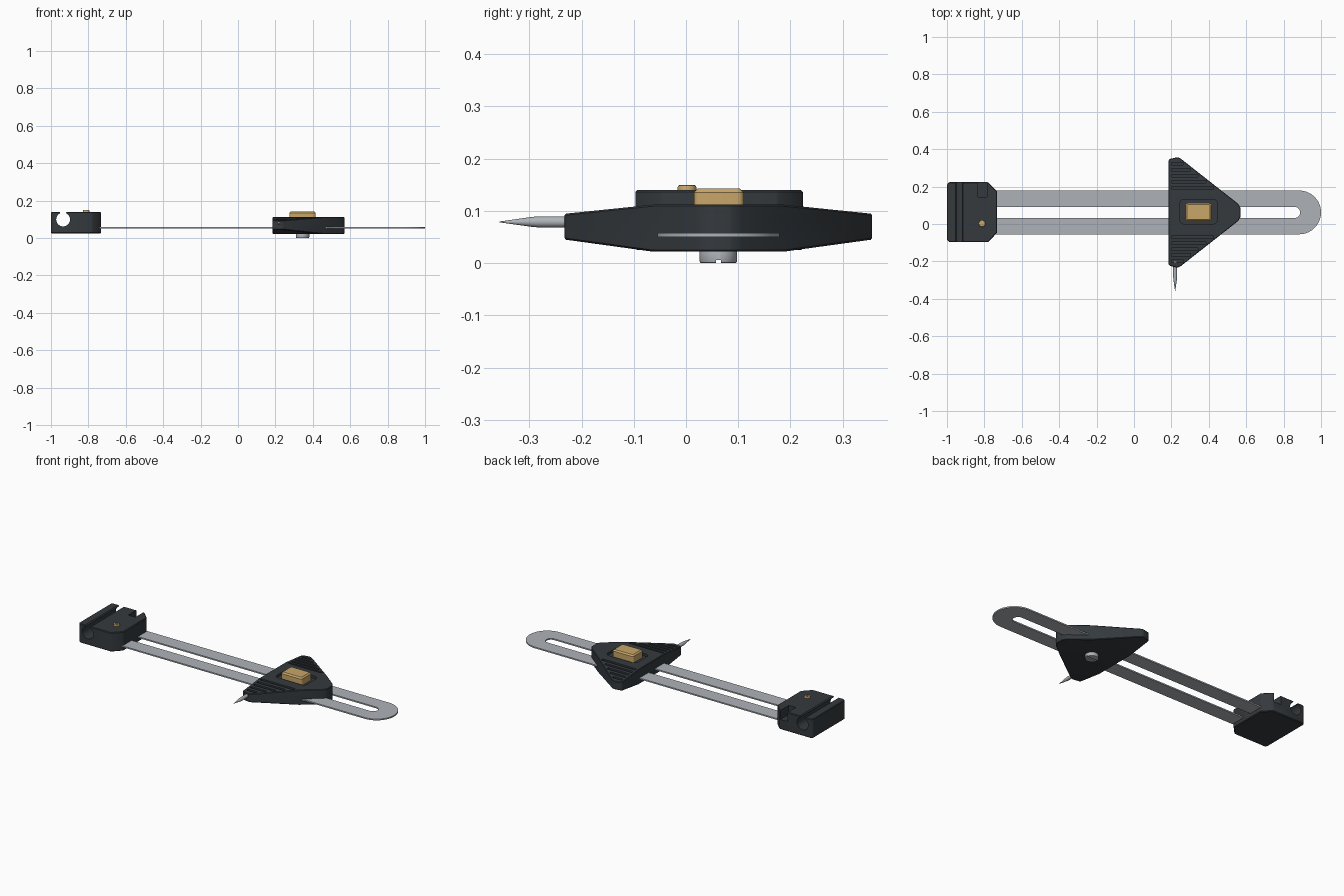
import bpy, bmesh, math
from mathutils import Vector

if "Cube" in bpy.data.objects:
    bpy.data.objects.remove(bpy.data.objects["Cube"])

CY = 0.062  # centre line of the bar


def material(name, rgb):
    m = bpy.data.materials.new(name)
    m.diffuse_color = (*rgb, 1)
    m.use_nodes = True
    m.node_tree.nodes["Principled BSDF"].inputs["Base Color"].default_value = m.diffuse_color
    return m


DARK = material("dark_plastic", (0.035, 0.042, 0.048))
BRASS = material("brass", (0.58, 0.38, 0.14))
STEEL = material("steel", (0.42, 0.45, 0.48))


def activate(ob):
    bpy.ops.object.select_all(action='DESELECT')
    ob.select_set(True)
    bpy.context.view_layer.objects.active = ob


def prism(name, pts, axis, lo, hi, mat=None):
    """Extrude a 2D outline along an axis from lo to hi."""
    def place(p, h):
        return {'x': (h, p[0], p[1]), 'y': (p[0], h, p[1]), 'z': (p[0], p[1], h)}[axis]
    bm = bmesh.new()
    base = bm.faces.new([bm.verts.new(place(p, lo)) for p in pts])
    ext = bmesh.ops.extrude_face_region(bm, geom=[base])
    shift = Vector(place((0, 0), hi - lo))
    bmesh.ops.translate(bm, vec=shift, verts=[v for v in ext['geom'] if isinstance(v, bmesh.types.BMVert)])
    bmesh.ops.recalc_face_normals(bm, faces=bm.faces)
    me = bpy.data.meshes.new(name)
    bm.to_mesh(me)
    bm.free()
    ob = bpy.data.objects.new(name, me)
    bpy.context.collection.objects.link(ob)
    if mat:
        me.materials.append(mat)
    return ob


def box(name, x0, x1, y0, y1, z0, z1, mat=None):
    return prism(name, [(x0, y0), (x1, y0), (x1, y1), (x0, y1)], 'z', z0, z1, mat)


def arc(cx, cy, r, a0, a1, n):
    return [(cx + r * math.cos(math.radians(a0 + (a1 - a0) * i / n)),
             cy + r * math.sin(math.radians(a0 + (a1 - a0) * i / n))) for i in range(n + 1)]


def circle(cx, cy, r, n=32):
    return arc(cx, cy, r, 0, 360, n)[:-1]


def rounded(cx, cy, hx, hy, r):
    pts = []
    for sx, sy, a in ((1, 1, 0), (-1, 1, 90), (-1, -1, 180), (1, -1, 270)):
        pts += arc(cx + sx * (hx - r), cy + sy * (hy - r), r, a, a + 90, 5)
    return pts


def bevel(ob, width, segments=1):
    m = ob.modifiers.new("bevel", 'BEVEL')
    m.width, m.segments, m.limit_method = width, segments, 'ANGLE'
    activate(ob)
    bpy.ops.object.modifier_apply(modifier=m.name)


def cut(ob, cutter, op='DIFFERENCE'):
    m = ob.modifiers.new("cut", 'BOOLEAN')
    m.object, m.operation, m.solver = cutter, op, 'EXACT'
    activate(ob)
    bpy.ops.object.modifier_apply(modifier=m.name)
    bpy.data.objects.remove(cutter)


# Slotted steel bar with a round end
bar = prism("slotted_bar", [(-0.77, CY - 0.117)] + arc(0.883, CY, 0.117, -90, 90, 32) + [(-0.77, CY + 0.117)],
            'z', 0.05, 0.058, STEEL)
cut(bar, prism("cutter", [(-0.755, CY - 0.03)] + arc(0.858, CY, 0.03, -90, 90, 20) + [(-0.755, CY + 0.03)],
               'z', 0, 0.2))

# Head block with a rod channel and a notch
head = prism("head_block", [(-1, -0.085), (-0.988, -0.097), (-0.78, -0.097), (-0.732, -0.047),
                            (-0.732, 0.175), (-0.78, 0.224), (-0.988, 0.224), (-1, 0.212)],
             'z', 0.025, 0.14, DARK)
bevel(head, 0.004)
cut(head, prism("cutter", circle(-0.935, 0.099, 0.037), 'y', -0.3, 0.4))
cut(head, prism("cutter", [(-0.949, 0.1), (-0.921, 0.1), (-0.921, 0.133), (-0.907, 0.15),
                           (-0.963, 0.15), (-0.949, 0.133)], 'y', -0.3, 0.4))
cut(head, box("cutter", -0.835, -0.787, 0.145, 0.3, 0.085, 0.2))

# Small brass screw on the head, with socket
screw = prism("head_screw", circle(-0.812, 0.002, 0.018, 24), 'z', 0.12, 0.15, BRASS)
bevel(screw, 0.005, 2)
cut(screw, prism("cutter", circle(-0.812, 0.002, 0.008, 6), 'z', 0.143, 0.2))

# Triangular slider, tapering in height toward both wings
half = [(0.185, 0.279), (0.192, 0.286), (0.232, 0.295), (0.248, 0.289), (0.557, 0.046), (0.57, 0.024)]
slider = prism("slider_body", [(x, CY + d) for x, d in half] + [(x, CY - d) for x, d in reversed(half)],
               'z', -0.1, 0.3, DARK)
side = [(0.125, 0.112), (0.3, 0.094), (0.3, 0.046), (0.125, 0.022)]
cut(slider, prism("cutter", [(CY + d, z) for d, z in side] + [(CY - d, z) for d, z in reversed(side)],
                  'x', 0, 0.8), 'INTERSECT')
bevel(slider, 0.003)
cut(slider, prism("cutter", rounded(0.345, 0.066, 0.101, 0.066, 0.025), 'z', 0.097, 0.2))

# Grip grooves on both wings
for s in (1, -1):
    for i in range(5):
        d = 0.125 + i * 0.032
        x1 = 0.557 - (d + 0.016 - 0.046) * 1.27 - 0.012
        z = 0.112 - max(0, d - 0.125) * 0.103 - 0.012
        y0, y1 = sorted((CY + s * d, CY + s * (d + 0.014)))
        cut(slider, box("cutter", 0.2, x1, y0, y1, z, 0.2))

# Brass locking button
button = prism("lock_button", rounded(0.345, 0.063, 0.07, 0.048, 0.012), 'z', 0.08, 0.143, BRASS)
bevel(button, 0.008)

# Slotted clamp screw under the slider
clamp = prism("clamp_screw", circle(0.345, CY, 0.036), 'z', 0, 0.03, STEEL)
bevel(clamp, 0.004, 2)
cut(clamp, box("cutter", 0.3, 0.39, CY - 0.005, CY + 0.005, -0.1, 0.006))

# Scribing pin turned to a point
n = 20
profile = [(-0.2, 0.0105), (-0.283, 0.0105), (-0.295, 0.0095), (-0.357, 0.0008)]
bm = bmesh.new()
rings = [[bm.verts.new((x, y, z)) for x, z in circle(0.22, 0.079, r, n)] for y, r in profile]
for a, b in zip(rings, rings[1:]):
    for i in range(n):
        bm.faces.new((a[i], a[(i + 1) % n], b[(i + 1) % n], b[i]))
bm.faces.new(rings[0])
bm.faces.new(rings[-1])
bmesh.ops.recalc_face_normals(bm, faces=bm.faces)
me = bpy.data.meshes.new("scribing_pin")
bm.to_mesh(me)
bm.free()
me.materials.append(STEEL)
bpy.context.collection.objects.link(bpy.data.objects.new("scribing_pin", me))

# Smooth round walls, keep edges sharp
for ob in list(bpy.context.scene.objects):
    activate(ob)
    bpy.ops.object.shade_smooth_by_angle(angle=math.radians(25))
